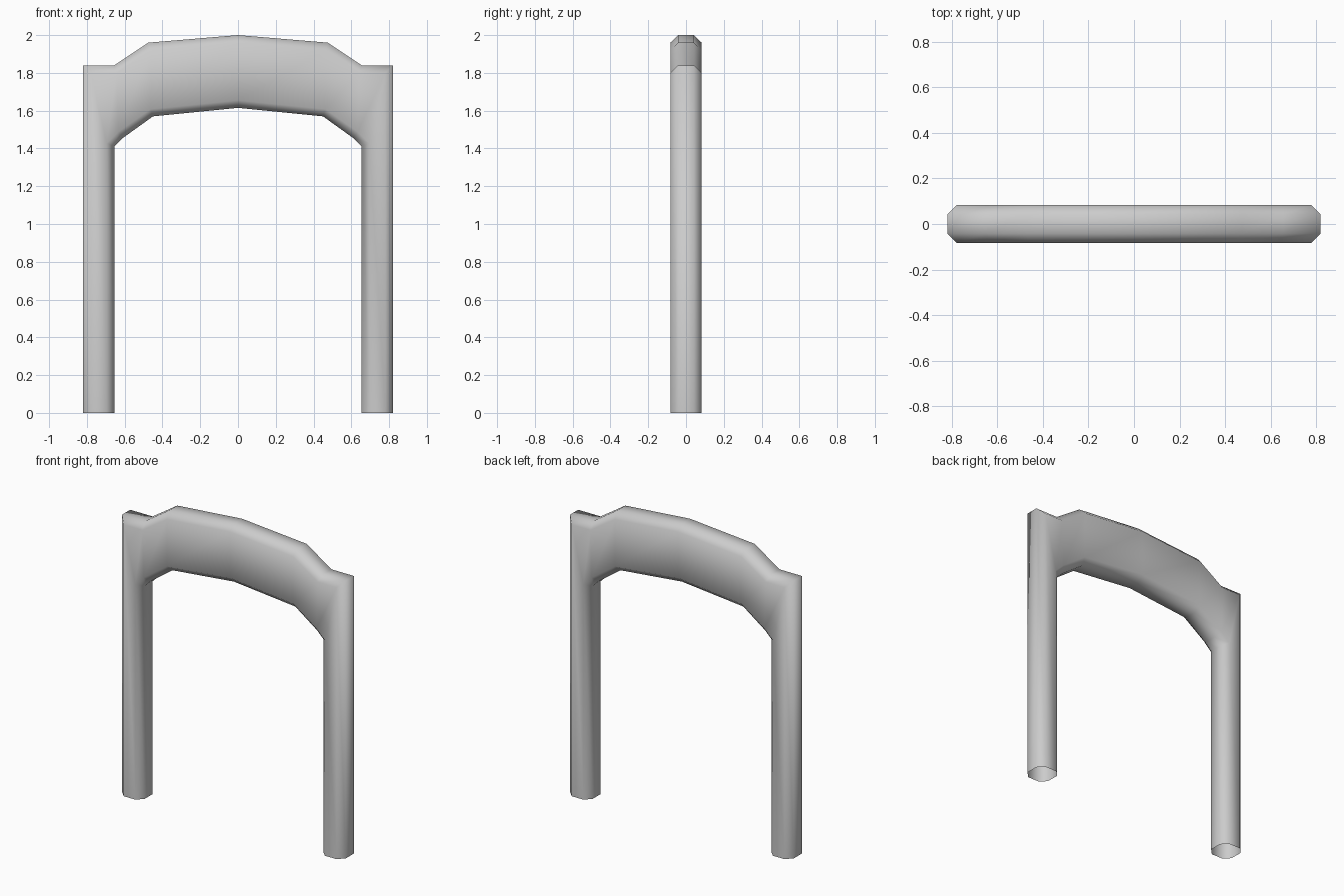
import bpy, bmesh

if "Cube" in bpy.data.objects:
    bpy.data.objects.remove(bpy.data.objects["Cube"])

# Half outlines from foot to crown: (x, z) on the edge and on the bevelled face
OUTER = [(0.82, 0), (0.82, 1.84), (0.655, 1.84), (0.475, 1.96), (0, 2.0)]
OUTER_FACE = [(0.78, 0), (0.78, 1.80), (0.643, 1.80), (0.463, 1.92), (0, 1.96)]
INNER = [(0.655, 0), (0.655, 1.41), (0.61, 1.455), (0.45, 1.57), (0, 1.615)]
INNER_FACE = [(0.695, 0), (0.695, 1.428), (0.633, 1.488), (0.463, 1.608), (0, 1.655)]
Y_EDGE, Y_FACE = 0.042, 0.083


def mirrored(path):
    return path + [(-x, z) for x, z in path[-2::-1]]


# Eight-sided tube swept up one leg, over the arch and down the other leg
sides = [(OUTER, -Y_EDGE), (OUTER_FACE, -Y_FACE), (INNER_FACE, -Y_FACE), (INNER, -Y_EDGE),
         (INNER, Y_EDGE), (INNER_FACE, Y_FACE), (OUTER_FACE, Y_FACE), (OUTER, Y_EDGE)]
bm = bmesh.new()
strips = [[bm.verts.new((x, y, z)) for x, z in mirrored(path)] for path, y in sides]
for i, a in enumerate(strips):
    b = strips[(i + 1) % len(strips)]
    for j in range(len(a) - 1):
        bm.faces.new((a[j], a[j + 1], b[j + 1], b[j]))

# Outward normals, checked on the front face; feet stay open
bmesh.ops.recalc_face_normals(bm, faces=bm.faces[:])
bm.normal_update()
front = min(bm.faces, key=lambda f: f.calc_center_median().y)
if front.normal.y > 0:
    bmesh.ops.reverse_faces(bm, faces=bm.faces[:])
for f in bm.faces:
    f.smooth = True

mesh = bpy.data.meshes.new("archway_frame")
bm.to_mesh(mesh)
bm.free()
bpy.context.collection.objects.link(bpy.data.objects.new("archway_frame", mesh))
